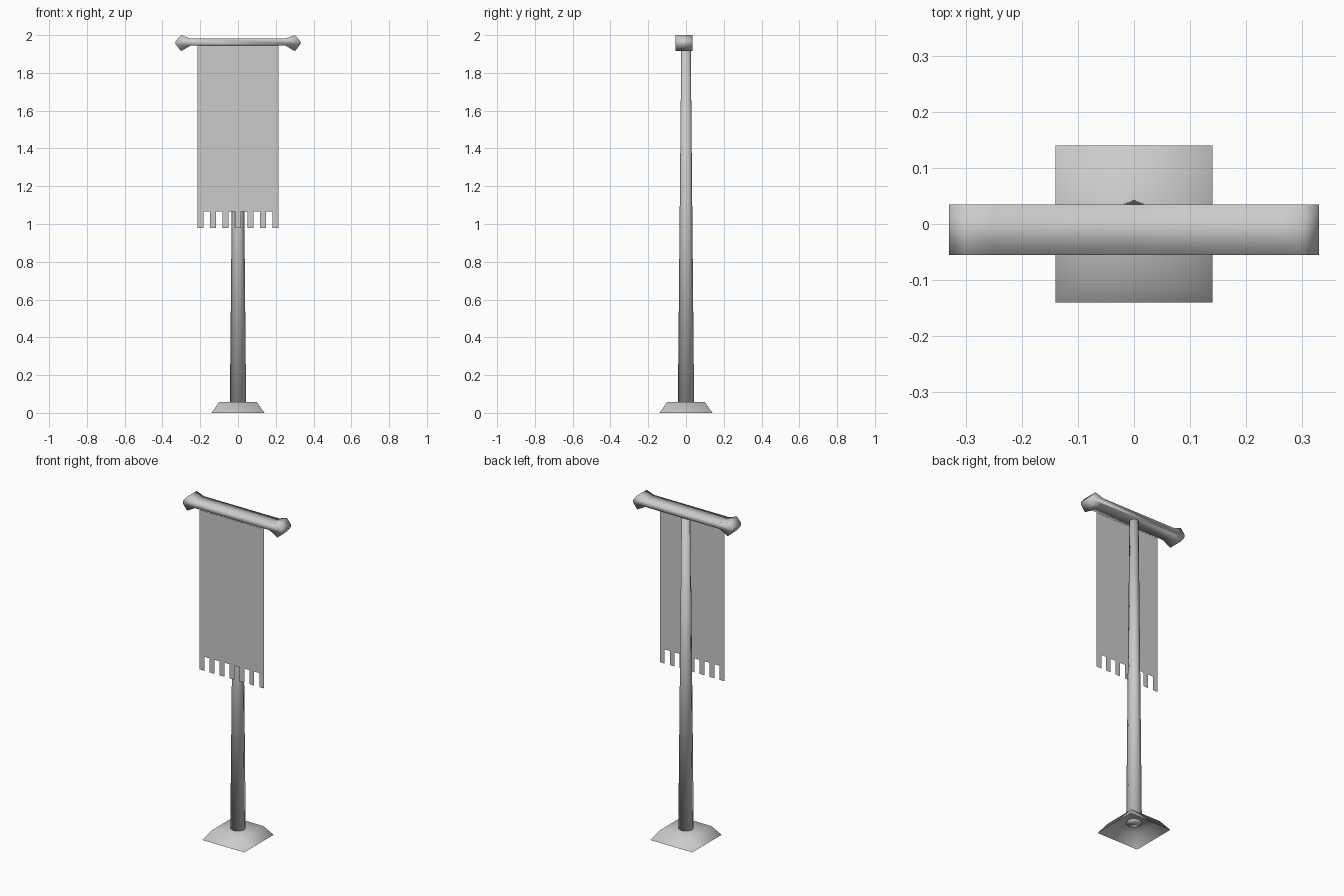
import bpy, bmesh
from math import radians
from mathutils import Matrix

cube = bpy.data.objects.get("Cube")
if cube:
    bpy.data.objects.remove(cube, do_unlink=True)

GREY = (0.6, 0.6, 0.6, 1)
grey = bpy.data.materials.new("plain grey")
grey.use_nodes = True
grey.diffuse_color = GREY
grey.node_tree.nodes["Principled BSDF"].inputs["Base Color"].default_value = GREY


def finish(name, bm, smooth=True):
    """Turn a bmesh into a named, coloured object."""
    mesh = bpy.data.meshes.new(name)
    for face in bm.faces:
        face.smooth = smooth
    bm.to_mesh(mesh)
    bm.free()
    mesh.materials.append(grey)
    obj = bpy.data.objects.new(name, mesh)
    bpy.context.collection.objects.link(obj)
    return obj


def tapered(bm, sides, r_low, r_high, z_low, z_high, turn=0):
    place = Matrix.Translation((0, 0, (z_low + z_high) / 2)) @ Matrix.Rotation(radians(turn), 4, "Z")
    bmesh.ops.create_cone(bm, cap_ends=True, segments=sides, radius1=r_low,
                          radius2=r_high, depth=z_high - z_low, matrix=place)


# Base: square foot, hollow underneath
bm = bmesh.new()
root2 = 2 ** 0.5
tapered(bm, 4, 0.14 * root2, 0.10 * root2, 0, 0.057, 45)
bm.faces.ensure_lookup_table()
bottom = [f for f in bm.faces if f.normal.z < -0.9]
bmesh.ops.delete(bm, geom=bottom, context="FACES_ONLY")
finish("base", bm)

# Pole: slim tapering post
bm = bmesh.new()
tapered(bm, 8, 0.043, 0.025, 0.05, 1.95)
finish("pole", bm)

# Crossbar: outline with flared ends, extruded front to back
half = [(0.25, 1.945), (0.302, 1.915), (0.33, 1.952),
        (0.33, 1.968), (0.302, 2.0), (0.25, 1.982)]
outline = half + [(-x, z) for x, z in reversed(half)]
bm = bmesh.new()
front = bm.faces.new([bm.verts.new((x, -0.055, z)) for x, z in outline])
out = bmesh.ops.extrude_face_region(bm, geom=[front], use_keep_orig=True)
moved = [v for v in out["geom"] if isinstance(v, bmesh.types.BMVert)]
bmesh.ops.translate(bm, verts=moved, vec=(0, 0.09, 0))
bmesh.ops.recalc_face_normals(bm, faces=bm.faces)
finish("crossbar", bm)

# Banner: thin cloth with a row of square tabs along the lower edge
TABS, PITCH, TAB, Y = 7, 0.0665, 0.032, -0.058
TOP, HEM, TIP = 1.96, 1.065, 0.98
bm = bmesh.new()
start = -((TABS - 1) * PITCH + TAB) / 2


def panel(x0, x1, z0, z1):
    bm.faces.new([bm.verts.new((x, Y, z)) for x, z in
                  ((x0, z0), (x1, z0), (x1, z1), (x0, z1))])


for i in range(TABS):
    left = start + i * PITCH
    panel(left, left + TAB, TIP, HEM)
    panel(left, left + TAB, HEM, TOP - 0.015)
    if i < TABS - 1:
        panel(left + TAB, left + PITCH, HEM, TOP - 0.015)
bmesh.ops.remove_doubles(bm, verts=bm.verts, dist=0.0001)
finish("banner", bm, smooth=False)
